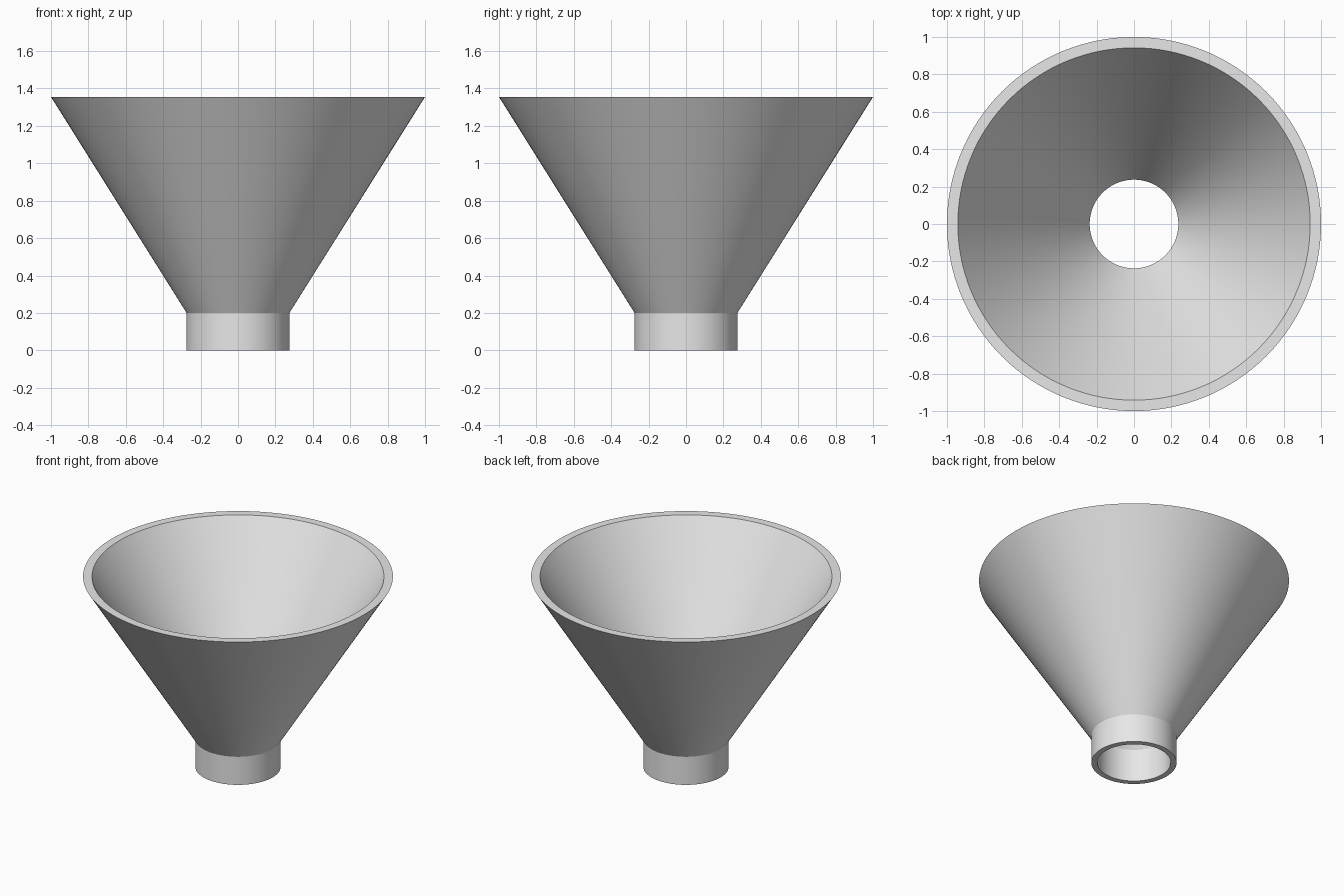
import bpy
import bmesh
import math

cube = bpy.data.objects.get("Cube")
if cube:
    bpy.data.objects.remove(cube, do_unlink=True)

# Single plain grey finish
grey = bpy.data.materials.new("plain_grey")
grey.use_nodes = True
colour = (0.8, 0.8, 0.8, 1.0)
grey.diffuse_color = colour
grey.node_tree.nodes["Principled BSDF"].inputs["Base Color"].default_value = colour


def lathe(name, profile, steps, material):
    """Revolve a closed (radius, height) profile about the z axis."""
    bm = bmesh.new()
    verts = [bm.verts.new((r, 0, z)) for r, z in profile]
    edges = [bm.edges.new((a, b)) for a, b in zip(verts, verts[1:] + verts[:1])]
    bmesh.ops.spin(bm, geom=verts + edges, cent=(0, 0, 0), axis=(0, 0, 1),
                   angle=math.tau, steps=steps, use_merge=True)
    bmesh.ops.remove_doubles(bm, verts=bm.verts, dist=0.0001)
    bmesh.ops.recalc_face_normals(bm, faces=bm.faces)
    mesh = bpy.data.meshes.new(name)
    bm.to_mesh(mesh)
    bm.free()
    mesh.materials.append(material)
    obj = bpy.data.objects.new(name, mesh)
    bpy.context.collection.objects.link(obj)
    bpy.ops.object.select_all(action='DESELECT')
    obj.select_set(True)
    bpy.context.view_layer.objects.active = obj
    bpy.ops.object.shade_smooth_by_angle(angle=math.radians(25))
    return obj


# Funnel wall: outer neck and cone, flat rim, then inner cone and bore
funnel_profile = [
    (0.275, 0), (0.275, 0.2), (1, 1.355),
    (0.942, 1.355), (0.237, 0.232), (0.237, 0),
]
lathe("funnel", funnel_profile, 128, grey)
